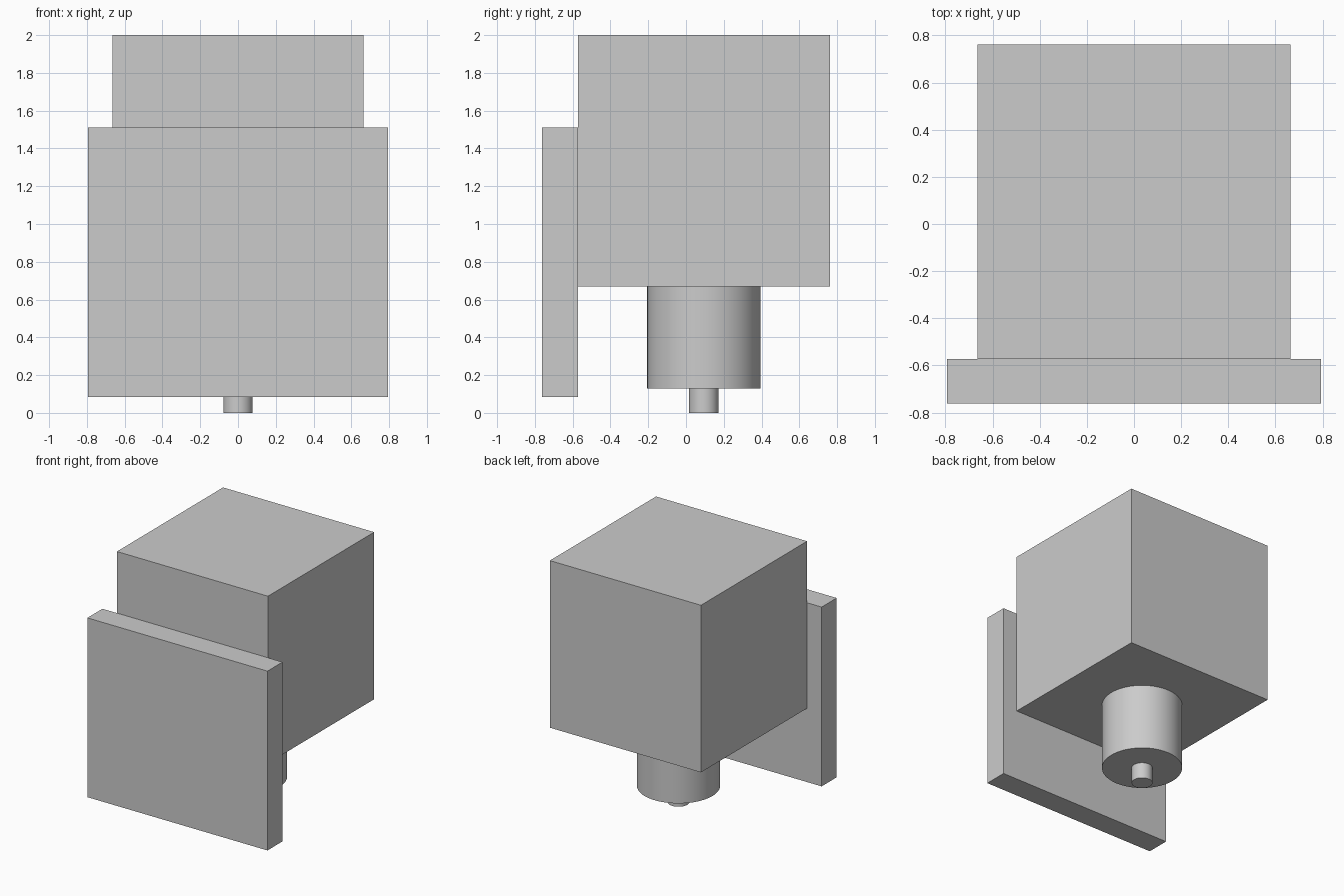
import bpy
import math

cube = bpy.data.objects.get("Cube")
if cube:
    bpy.data.objects.remove(cube, do_unlink=True)

# Single plain grey finish
GREY = (0.6, 0.6, 0.6, 1.0)
grey = bpy.data.materials.new("light_grey")
grey.use_nodes = True
grey.diffuse_color = GREY
grey.node_tree.nodes["Principled BSDF"].inputs["Base Color"].default_value = GREY


def finish(name):
    obj = bpy.context.object
    obj.name = obj.data.name = name
    obj.data.materials.append(grey)
    return obj


def box(name, low, high):
    centre = [(a + b) / 2 for a, b in zip(low, high)]
    bpy.ops.mesh.primitive_cube_add(size=1, location=centre)
    obj = finish(name)
    obj.scale = [b - a for a, b in zip(low, high)]
    bpy.ops.object.transform_apply(location=False, rotation=False, scale=True)


def cylinder(name, radius, bottom, top):
    bpy.ops.mesh.primitive_cylinder_add(
        vertices=64, radius=radius, depth=top - bottom,
        location=(0, AXIS_Y, (bottom + top) / 2))
    finish(name)
    bpy.ops.object.shade_smooth_by_angle(angle=math.radians(30))


AXIS_Y = 0.094   # shared axis of the body and both cylinders
BODY_BASE = 0.67
COLLAR_BASE = 0.13

# Cubic body with the upright plate against its front
box("body", (-0.665, -0.573, BODY_BASE), (0.665, 0.762, 2.0))
box("front_plate", (-0.793, -0.762, 0.083), (0.793, -0.573, 1.51))

# Stepped round fitting below the body
cylinder("collar", 0.3, COLLAR_BASE, BODY_BASE)
cylinder("tip", 0.078, 0.0, COLLAR_BASE)
